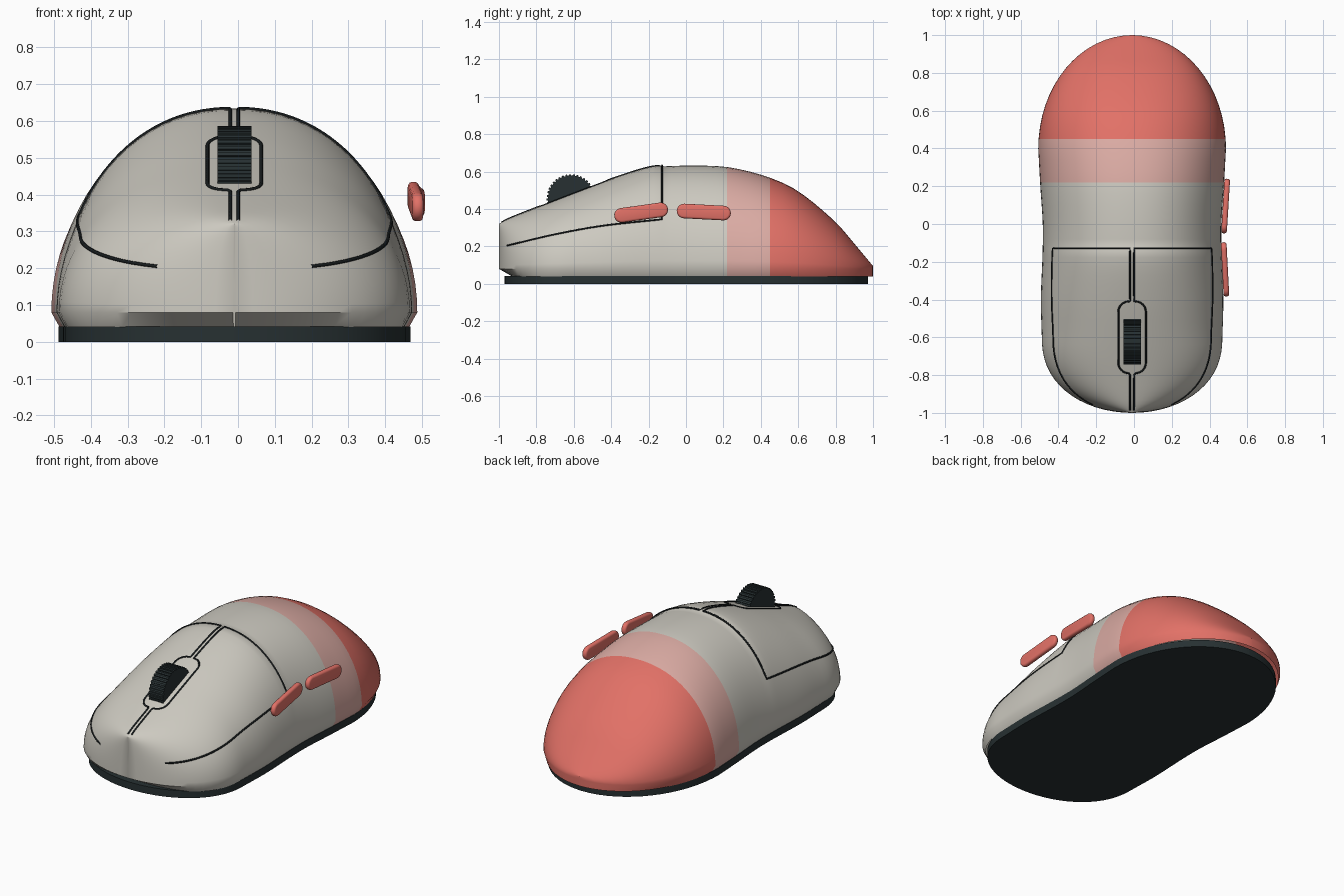
import bpy, bmesh, math
from mathutils import Matrix

if "Cube" in bpy.data.objects:
    bpy.data.objects.remove(bpy.data.objects["Cube"])

CX = -0.01      # mirror plane of the body
ZC = 0.08       # height of the widest line


def material(name, rgb):
    m = bpy.data.materials.new(name)
    m.diffuse_color = (*rgb, 1)
    m.use_nodes = True
    m.node_tree.nodes["Principled BSDF"].inputs["Base Color"].default_value = m.diffuse_color
    return m


GREY = material("warm_grey", (0.61, 0.59, 0.53))
PINK = material("pale_pink", (0.71, 0.41, 0.37))
RED = material("coral_red", (0.76, 0.165, 0.135))
DARK = material("dark_slate", (0.02, 0.03, 0.032))
SEAM = material("seam_black", (0.009, 0.012, 0.013))


def spline(pts, y):
    """Smooth curve through (y, value) points."""
    n = len(pts)
    i = max(k for k in range(n - 1) if k == 0 or pts[k][0] <= y)

    def slope(k):
        a, b = pts[max(k - 1, 0)], pts[min(k + 1, n - 1)]
        return (b[1] - a[1]) / (b[0] - a[0])
    (y0, v0), (y1, v1) = pts[i], pts[i + 1]
    d = y1 - y0
    t = (y - y0) / d
    return ((2*t**3 - 3*t*t + 1) * v0 + (t**3 - 2*t*t + t) * d * slope(i)
            + (3*t*t - 2*t**3) * v1 + (t**3 - t*t) * d * slope(i + 1))


TOP = [(-1, .315), (-.95, .342), (-.8, .402), (-.6, .48), (-.4, .555), (-.2, .618),
       (-.1, .629), (.1, .632), (.25, .62), (.45, .567), (.6, .495), (.8, .33),
       (.9, .215), (1, .095)]
WAIST = [(-.6, .478), (-.4, .483), (-.15, .474), (0, .473), (.2, .486), (.4, .497)]


def height(y):
    return spline(TOP, y) + (0.006 if y < -.125 else 0)


def width(y):
    if y > .4:
        w = .497 * math.sqrt(max(0, 1 - ((y - .4) / .6) ** 2))
    elif y < -.6:
        w = .478 * math.sqrt(max(0, 1 - ((-.6 - y) / .4) ** 2.3))
    else:
        w = spline(WAIST, y)
    return max(w, .003)


def surface_z(x, y):
    c = min(1, abs(x) / width(y)) ** (1 / .92)
    return ZC + (height(y) - ZC) * math.sqrt(max(0, 1 - c * c))


def surface_x(z, y):
    s = min(1, (z - ZC) / (height(y) - ZC))
    return width(y) * math.sqrt(1 - s * s) ** .92


def finish(name, bm, mats, angle=35):
    bmesh.ops.recalc_face_normals(bm, faces=bm.faces)
    me = bpy.data.meshes.new(name)
    bm.to_mesh(me)
    bm.free()
    ob = bpy.data.objects.new(name, me)
    bpy.context.collection.objects.link(ob)
    for m in mats:
        me.materials.append(m)
    bpy.ops.object.select_all(action='DESELECT')
    ob.select_set(True)
    bpy.context.view_layer.objects.active = ob
    bpy.ops.object.shade_smooth_by_angle(angle=math.radians(angle))
    return ob


# Stations along the length, dense at both rounded ends
rows = [-.6 - .4 * math.sin(k / 16 * math.pi / 2) for k in range(16, 0, -1)]
rows += [-.6 + .047 * k for k in range(10)] + [-.13, -.12]
rows += [-.08 + .06 * k for k in range(5)] + [.22, .28, .34, .4, .45]
rows += [.4 + .6 * math.sin(k / 16 * math.pi / 2) for k in range(2, 17)]

# Body shell: half-ellipse sections with a tucked-in lower edge
bm = bmesh.new()
N = 40
rings = []
for y in rows:
    w, h = width(y), height(y)
    tuck = .07 * max(0, (-.6 - y) / .4) ** 4
    ring = [bm.verts.new((CX + w * .955, y + tuck, .04))]
    for k in range(N + 1):
        a = math.pi * k / N
        c = math.cos(a)
        x = math.copysign(abs(c) ** .92, c) * w
        ring.append(bm.verts.new((CX + x, y, ZC + (h - ZC) * math.sin(a))))
    ring.append(bm.verts.new((CX - w * .955, y + tuck, .04)))
    rings.append(ring)
for a, b in zip(rings, rings[1:]):
    for k in range(N + 2):
        bm.faces.new((a[k], a[k + 1], b[k + 1], b[k]))
bm.faces.new(rings[0])
bm.faces.new(rings[-1])
for f in bm.faces:      # colour bands by length
    y = f.calc_center_median().y
    f.material_index = 2 if y > .45 else 1 if y > .22 else 0
finish("body_shell", bm, [GREY, PINK, RED])

# Base plate following the body outline
bm = bmesh.new()
outline = [(CX + s * width(y) * .962, y * .972 + .002)
           for s, ys in ((1, rows), (-1, rows[::-1])) for y in ys]
face = bm.faces.new([bm.verts.new((x, y, 0)) for x, y in outline])
ext = bmesh.ops.extrude_face_region(bm, geom=[face])
bmesh.ops.translate(bm, vec=(0, 0, .042),
                    verts=[v for v in ext['geom'] if isinstance(v, bmesh.types.BMVert)])
finish("base_plate", bm, [DARK])


# Button seams: thin dark lines lying on the shell
def seam(name, pts):
    cu = bpy.data.curves.new(name, 'CURVE')
    cu.dimensions = '3D'
    cu.bevel_depth = .005
    cu.bevel_resolution = 1
    sp = cu.splines.new('POLY')
    sp.points.add(len(pts) - 1)
    for p, co in zip(sp.points, pts):
        p.co = (*co, 1)
    cu.materials.append(SEAM)
    ob = bpy.data.objects.new(name, cu)
    bpy.context.collection.objects.link(ob)
    bpy.ops.object.select_all(action='DESELECT')
    ob.select_set(True)
    bpy.context.view_layer.objects.active = ob
    bpy.ops.object.convert(target='MESH')


SIDE = [(-.955, .205), (-.7, .265), (-.45, .31), (-.13, .345)]
slot, loop, r = .011, .073, .055
path = [(slot, -.125 - .0285 * k) for k in range(11)]
path += [(loop - r + r * math.sin(a), -.41 - r + r * math.cos(a))
         for a in (math.pi / 12 * k for k in range(7))]
path += [(loop, -.5 - .025 * k) for k in range(9)]
path += [(loop - r + r * math.cos(a), -.79 + r - r * math.sin(a))
         for a in (math.pi / 12 * k for k in range(7))]
path += [(slot, -.8 - .0186 * k) for k in range(11)]
for s, side in ((1, "right"), (-1, "left")):
    seam(side + "_slot_seam", [(CX + s * x, y, surface_z(x, y)) for x, y in path])
    edge = [-.955 + .825 * k / 40 for k in range(41)]
    low = [(surface_x(spline(SIDE, y), y), y, spline(SIDE, y)) for y in edge]
    xs = low[-1][0]
    back = [(xs + (slot - xs) * k / 30, -.128) for k in range(1, 31)]
    line = low + [(x, y, surface_z(x, y)) for x, y in back]
    seam(side + "_button_seam", [(CX + s * x, y, z) for x, y, z in line])

# Ribbed scroll wheel
bm = bmesh.new()
teeth = 40
prof = []
for k in range(teeth):
    for off, rad in ((0, .13), (.5, .13), (.55, .123), (.95, .123)):
        a = 2 * math.pi * (k + off) / teeth
        prof.append((rad * math.cos(a), rad * math.sin(a)))
face = bm.faces.new([bm.verts.new((CX - .046, -.615 + p, .456 + q)) for p, q in prof])
ext = bmesh.ops.extrude_face_region(bm, geom=[face])
bmesh.ops.translate(bm, vec=(.092, 0, 0),
                    verts=[v for v in ext['geom'] if isinstance(v, bmesh.types.BMVert)])
finish("scroll_wheel", bm, [DARK], 20)


# Side buttons: rounded stadium pads on the right
def pad(name, loc, tilt, yaw):
    bm = bmesh.new()
    rad, half = .039, .106
    pts = []
    for k in range(26):
        a = -math.pi / 2 + math.pi * (k % 13) / 12 + (math.pi if k > 12 else 0)
        pts.append((math.copysign(half, 12.5 - k) + rad * math.cos(a), rad * math.sin(a)))
    face = bm.faces.new([bm.verts.new((-.015, p, q)) for p, q in pts])
    ext = bmesh.ops.extrude_face_region(bm, geom=[face])
    bmesh.ops.translate(bm, vec=(.03, 0, 0),
                        verts=[v for v in ext['geom'] if isinstance(v, bmesh.types.BMVert)])
    rims = [e for e in bm.edges if abs(e.verts[0].co.x - e.verts[1].co.x) < .001]
    bmesh.ops.bevel(bm, geom=rims, offset=.012, segments=3, profile=.5, affect='EDGES')
    rot = Matrix.Rotation(math.radians(yaw), 4, 'Z') @ Matrix.Rotation(math.radians(tilt), 4, 'X')
    bmesh.ops.transform(bm, matrix=Matrix.Translation(loc) @ rot, verts=bm.verts)
    finish(name, bm, [RED], 40)


pad("front_side_button", (.482, -.24, .381), 8, 3)
pad("rear_side_button", (.485, .095, .384), -3, -3.5)
